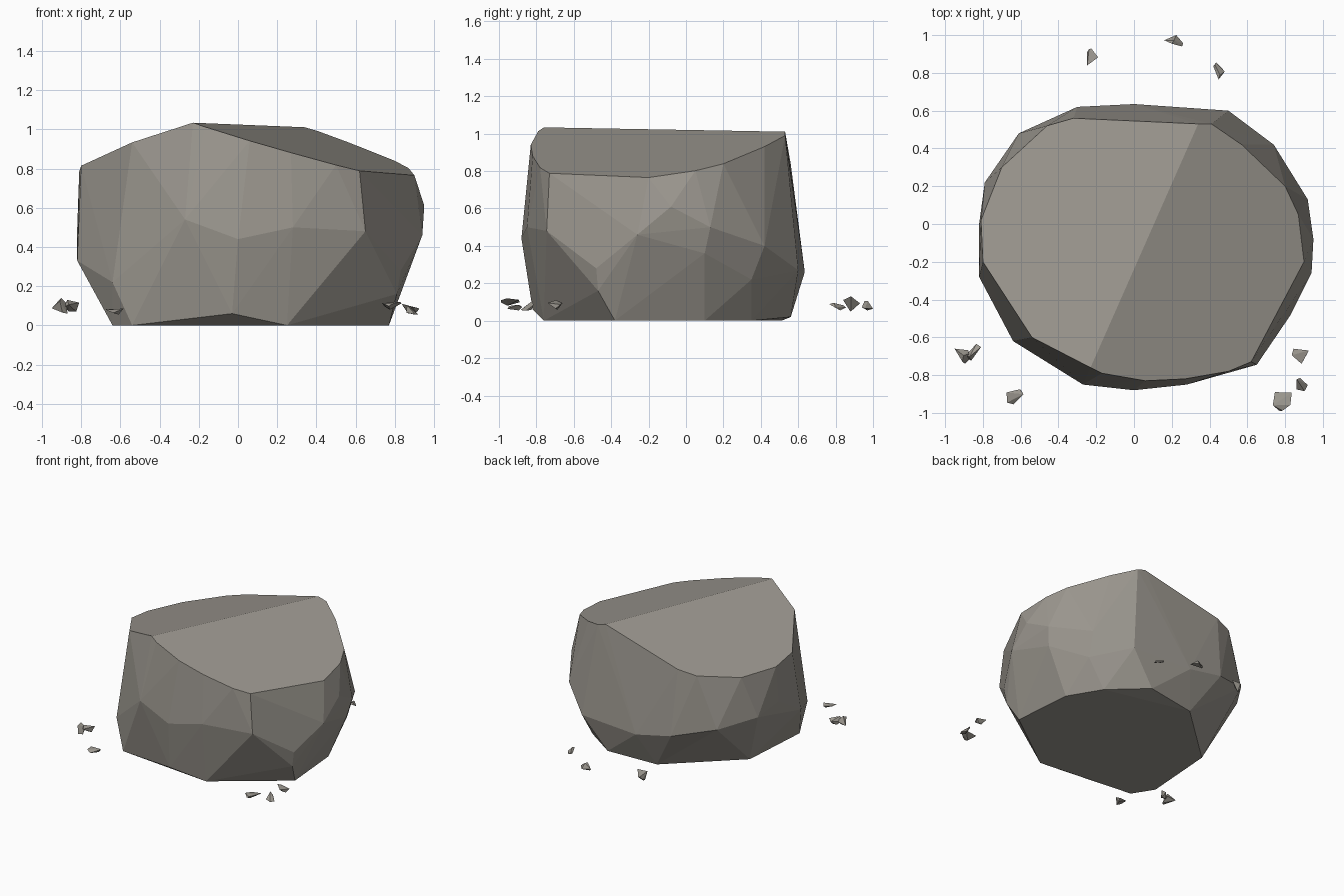
import bpy, bmesh, random
from mathutils import Vector

if "Cube" in bpy.data.objects:
    bpy.data.objects.remove(bpy.data.objects["Cube"], do_unlink=True)

# Single stone colour
stone = bpy.data.materials.new("warm grey stone")
stone.use_nodes = True
grey = (0.33, 0.31, 0.275, 1)
stone.diffuse_color = grey
bsdf = stone.node_tree.nodes["Principled BSDF"]
bsdf.inputs["Base Color"].default_value = grey
bsdf.inputs["Roughness"].default_value = 0.9


def hull_object(name, points):
    """Flat-faced convex stone around a handful of corner points."""
    bm = bmesh.new()
    for p in points:
        bm.verts.new(p)
    bmesh.ops.convex_hull(bm, input=bm.verts[:])
    loose = [v for v in bm.verts if not v.link_faces]
    bmesh.ops.delete(bm, geom=loose, context="VERTS")
    bmesh.ops.dissolve_limit(bm, angle_limit=0.02, verts=bm.verts[:], edges=bm.edges[:])
    bmesh.ops.recalc_face_normals(bm, faces=bm.faces[:])
    mesh = bpy.data.meshes.new(name)
    bm.to_mesh(mesh)
    bm.free()
    mesh.materials.append(stone)
    obj = bpy.data.objects.new(name, mesh)
    bpy.context.collection.objects.link(obj)
    return obj


def top_height(x, y):
    """Two flat cleaved planes that meet along a diagonal ridge."""
    d = -0.915 * x + 0.404 * y + 0.097
    return 1.02 - 0.018 * y - (0.28 * d if d > 0 else -0.32 * d)


# Boulder: cleaved top outline, rounded girdle, flat foot
top = [(-.23, -.76), (-.54, -.6), (-.8, -.2), (-.81, .02), (-.7, .3), (-.46, .52),
       (-.32, .56), (.34, .53), (.41, .53), (.57, .42), (.8, .2), (.87, .05),
       (.9, -.2), (.62, -.73), (.5, -.78), (.27, -.82), (.06, -.83), (-.17, -.79)]
girdle = [(-.82, -.28, .33), (-.64, -.62, .22), (-.27, -.85, .54), (0, -.88, .44),
          (.28, -.85, .5), (.65, -.745, .48), (.83, -.48, .28), (.81, -.47, .16),
          (.94, -.26, .46), (.95, -.08, .61), (.92, .13, .5), (.89, .1, .36),
          (.74, .42, .4), (.72, .35, .22), (.5, .6, .27), (0, .635, .26),
          (-.3, .62, .32), (-.61, .48, .4), (-.79, .22, .45), (-.82, 0, .5),
          (-.03, -.82, .06), (.3, .56, .02)]
foot = [(.25, -.76), (.77, -.38), (.73, .1), (.58, .35), (-.1, .51),
        (-.6, .05), (-.64, -.52), (-.54, -.68)]
hull_object("boulder", [(x, y, top_height(x, y)) for x, y in top] + girdle
            + [(x, y, 0) for x, y in foot])

# Loose chips around the boulder: centre, then size
chips = [((-.22, .885, .09), (.06, .09, .08)), ((.21, .97, .08), (.1, .06, .05)),
         ((.45, .81, .075), (.06, .09, .04)), ((-.91, -.7, .1), (.08, .08, .08)),
         ((-.85, -.68, .1), (.08, .09, .06)), ((-.63, -.915, .07), (.09, .08, .03)),
         ((.88, -.7, .085), (.09, .08, .05)), ((.89, -.85, .08), (.06, .07, .05)),
         ((.785, -.94, .1), (.1, .1, .04))]
random.seed(5)
for i, (centre, size) in enumerate(chips):
    pts = [Vector([random.gauss(0, 1) for _ in range(3)]).normalized() for _ in range(7)]
    low = [min(p[k] for p in pts) for k in range(3)]
    high = [max(p[k] for p in pts) for k in range(3)]
    # Fit the random chip exactly to its box
    hull_object(f"stone_chip_{i + 1}",
                [[centre[k] + ((p[k] - low[k]) / (high[k] - low[k]) - 0.5) * size[k]
                  for k in range(3)] for p in pts])
